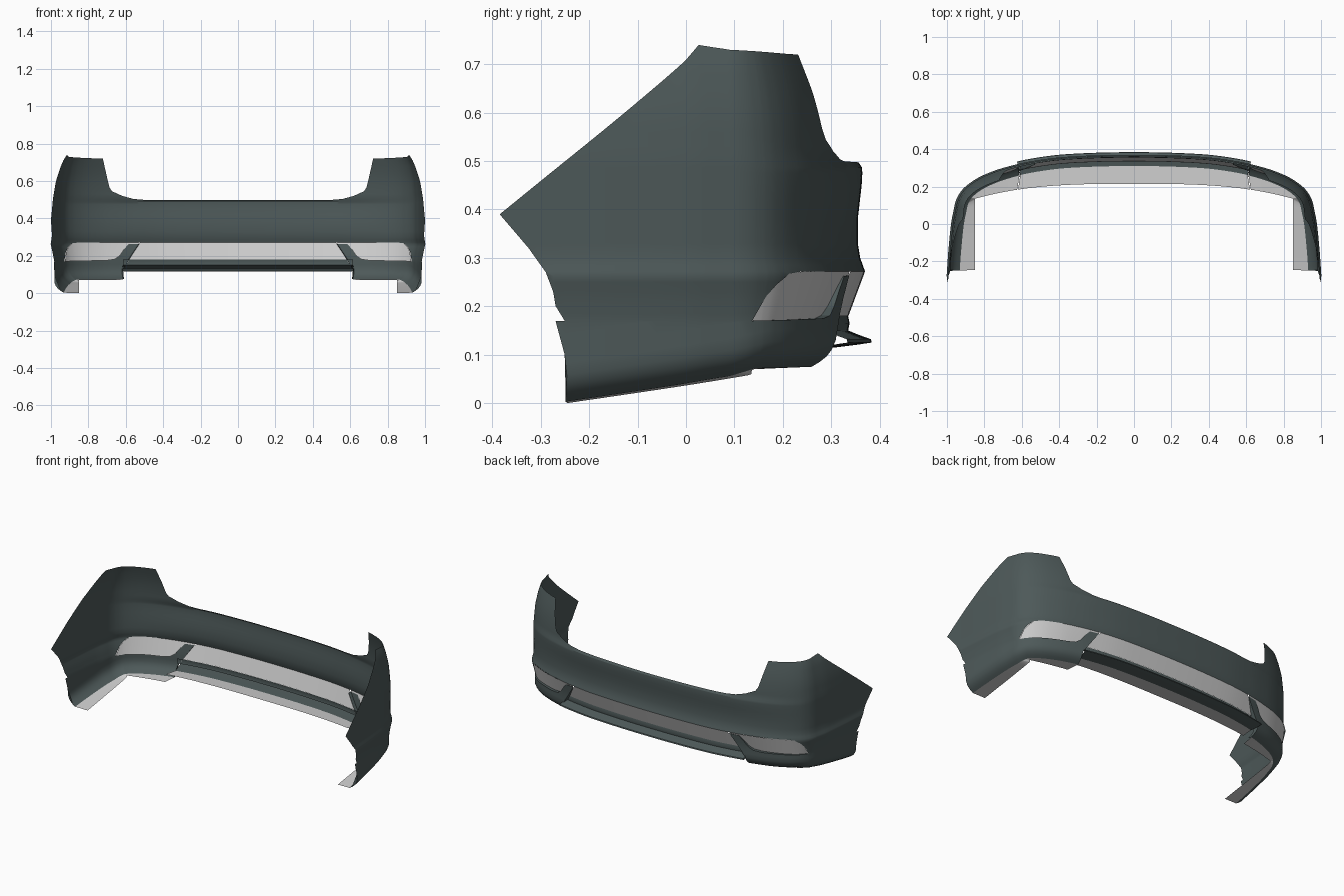
import bpy, bmesh, math
from mathutils import Vector

if "Cube" in bpy.data.objects:
    bpy.data.objects.remove(bpy.data.objects["Cube"])

# Helpers: interpolation
def lerp_table(t, table):
    if t <= table[0][0]:
        return table[0][1]
    for (a, va), (b, vb) in zip(table, table[1:]):
        if t <= b:
            return va + (vb - va) * (t - a) / (b - a)
    return table[-1][1]

# Plan curve of the right half, parametrised by s = x - y
PLAN = [(0, .36), (.2, .357), (.4, .346), (.55, .325), (.65, .303), (.75, .273), (.84, .232),
        (.905, .183), (.94, .13), (.955, .07), (.968, 0), (.983, -.15), (.992, -.28), (1.0, -.385)]
PS = [x - y for x, y in PLAN]

def plan(s):
    s = min(max(s, PS[0]), PS[-1])
    i = max(k for k in range(len(PS) - 1) if PS[k] <= s)
    h = PS[i + 1] - PS[i]
    t = (s - PS[i]) / h
    def tan(k):
        a, b = max(k - 1, 0), min(k + 1, len(PS) - 1)
        if k == 0:
            return Vector((1, 0))
        return (Vector(PLAN[b]) - Vector(PLAN[a])) / (PS[b] - PS[a])
    p, q = Vector(PLAN[i]), Vector(PLAN[i + 1])
    return (p * (2*t**3 - 3*t*t + 1) + tan(i) * h * (t**3 - 2*t*t + t)
            + q * (3*t*t - 2*t**3) + tan(i + 1) * h * (t**3 - t*t))

FINE = [PS[0] + (PS[-1] - PS[0]) * i / 2000 for i in range(2001)]
FP = [plan(s) for s in FINE]
def bx(x):
    return min(zip(FINE, FP), key=lambda c: abs(c[1].x - x))[0]
def by(y):
    return min(zip(FINE, FP), key=lambda c: abs(c[1].y - y))[0]

def pt(s, z, d):
    p = plan(s)
    t = plan(s + .004) - plan(s - .004)
    n = Vector((-t.y, t.x)).normalized()
    p = p + d * n
    return Vector((0 if s <= PS[0] else p.x, p.y, z))

# Outlines along the bumper
TOP = [(bx(x), z) for x, z in [(0, .497), (.5, .499), (.56, .504), (.62, .52), (.675, .545), (.69, .565),
       (.715, .65), (.738, .72), (.82, .722)]] + [(by(y), z) for y, z in
       [(.1, .73), (.035, .74), (0, .705), (-.385, .39)]]
BASE = [(bx(.62), .075), (by(.18), .072), (by(-.245), .003)]
ARCH = [(by(-.245), .003), (by(-.25), .1), (by(-.275), .23), (by(-.29), .27), (by(-.325), .32), (by(-.385), .39)]
FIN = [(bx(.53), .262), (bx(.62), .13), (bx(.625), .075)]
LIP = [(bx(.53), .264), (bx(.585), .262), (bx(.61), .235), (bx(.635), .2), (bx(.665), .181),
       (bx(.71), .175), (by(.14), .17)]
WIN = [(bx(.84), .272), (bx(.88), .267), (bx(.905), .245), (bx(.92), .22), (by(.14), .17)]
S0, SC, SE = PS[0], by(.14), PS[-1]
COLS = sorted({round(s, 5) for t in (TOP, BASE, ARCH, FIN, LIP, WIN) for s, _ in t}
              | {round(S0 + (SE - S0) * i / 70, 5) for i in range(71)})

# Section depth profiles by height
BACK = [(.2, 0), (.272, .01), (.3, 0), (.33, -.005), (.38, -.005), (.45, .003), (.485, .005),
        (.5, -.005), (.55, -.01), (.64, -.028), (.72, -.055)]
SIDE = [(.17, -.008), (.22, 0), (.262, .01), (.3, 0), (.5, 0), (.6, -.008), (.68, -.025), (.72, -.037), (.75, -.055)]
UNDER = [(0, -.05), (.01, -.033), (.022, -.018), (.035, -.008), (.055, 0)]
def mix(s, a, b):
    w = lerp_table(s, [(bx(.55), 1), (by(.1), 0)])
    return a * w + b * (1 - w)
def d_skin(s, z):
    return mix(s, lerp_table(z, BACK), lerp_table(z, SIDE)) + lerp_table(z - lerp_table(s, BASE), UNDER)
def d_insert(s, z):
    return mix(s, lerp_table(z, [(.17, -.028), (.272, .01)]), lerp_table(z, [(.17, -.01), (.272, .01)]))

def strip(bm, s0, s1, rows):
    cols = [s for s in COLS if s0 - 2e-5 <= s <= s1 + 2e-5]
    grid = [[bm.verts.new(r(s)) for s in cols] for r in rows]
    for a, b in zip(grid, grid[1:]):
        for i in range(len(cols) - 1):
            bm.faces.new((a[i], a[i + 1], b[i + 1], b[i]))

def clamped(zs, lo, hi, depth, base=lambda s: 0):
    def row(z):
        def f(s):
            h = hi(s)
            zz = min(max(z + base(s), min(lo(s), h)), h)
            return pt(s, zz, depth(s, zz))
        return f
    return [row(z) for z in zs]

paint = bpy.data.materials.new("dark_paint")
paint.diffuse_color = (.075, .1, .1, 1)
paint.use_nodes = True
paint.node_tree.nodes["Principled BSDF"].inputs["Base Color"].default_value = paint.diffuse_color

def finish(name, bm, mat=None):
    bmesh.ops.remove_doubles(bm, verts=bm.verts, dist=2e-4)
    bmesh.ops.recalc_face_normals(bm, faces=bm.faces)
    me = bpy.data.meshes.new(name)
    bm.to_mesh(me)
    bm.free()
    ob = bpy.data.objects.new(name, me)
    bpy.context.collection.objects.link(ob)
    if mat:
        me.materials.append(mat)
    m = ob.modifiers.new("mirror", 'MIRROR')
    m.merge_threshold = .0005
    bpy.ops.object.select_all(action='DESELECT')
    ob.select_set(True)
    bpy.context.view_layer.objects.active = ob
    bpy.ops.object.shade_smooth_by_angle(angle=math.radians(30))

top = lambda s: lerp_table(s, TOP)
base = lambda s: lerp_table(s, BASE)
lip = lambda s: lerp_table(s, LIP)
win = lambda s: lerp_table(s, WIN)
fin = lambda s: lerp_table(s, FIN)
bottom = lambda s: lerp_table(s, ARCH) if s > ARCH[0][0] else fin(s) if s < FIN[-1][0] else base(s)

# Painted skin: upper shell, lower corners with upswept fins
bm = bmesh.new()
UP = [.17, .185, .2, .215, .23, .25, .262, .272, .285, .3, .33, .38, .42, .45, .475, .487, .5,
      .53, .56, .6, .64, .68, .71, .75]
strip(bm, S0, SE, clamped(UP, lambda s: max(win(s), bottom(s)) if s > SC else win(s), top, d_skin))
LOW = [0, .01, .022, .035, .055, .08, .11, .14, .17, .2]
strip(bm, bx(.53), ARCH[3][0], clamped(LOW, bottom, lip, d_skin, base))
finish("bumper_skin", bm, paint)

# Ledges from the skin into the recess
bm = bmesh.new()
strip(bm, bx(.53), SC, [lambda s: pt(s, lip(s), d_skin(s, lip(s))), lambda s: pt(s, lip(s), d_insert(s, lip(s)))])
strip(bm, bx(.53), FIN[-1][0], [lambda s: pt(s, fin(s), d_skin(s, fin(s))),
                                lambda s: pt(s, fin(s), min(d_insert(s, fin(s)), d_skin(s, fin(s)) - .02))])
finish("recess_ledges", bm, paint)

# Grey recessed inserts
bm = bmesh.new()
STEPS = [.1, .18, .2, .225, .25, .272]
strip(bm, bx(.53), SC, clamped([.17] + STEPS[1:], lip, win, d_insert))
strip(bm, S0, bx(.62), clamped(STEPS, lambda s: .18,
      lambda s: .272 if s < FIN[0][0] - 1e-4 else fin(s), d_insert))
finish("recess_inserts", bm)

# Central lower bar with projecting splitter lip
bm = bmesh.new()
BAR = [(.18, -.025), (.165, -.022), (.15, -.025), (.141, -.003), (.132, .022), (.125, .024),
       (.12, -.01), (.115, -.05)]
strip(bm, S0, bx(.62), [lambda s, z=z, d=d: pt(s, z, d) for z, d in BAR])
finish("splitter_bar", bm, paint)

# Grey underside flanges
def inner(s, z):
    p = plan(s)
    x = min(p.x, .85)
    return Vector((x if s > S0 else 0, min(p.y, .215 - .13 * x**3), z))
bm = bmesh.new()
strip(bm, S0, bx(.62), [lambda s: pt(s, .115, -.05), lambda s: inner(s, .12)])
strip(bm, FIN[-1][0], ARCH[0][0], [lambda s: pt(s, base(s), d_skin(s, base(s))), lambda s: inner(s, base(s) - .003)])
finish("underside_flange", bm)
